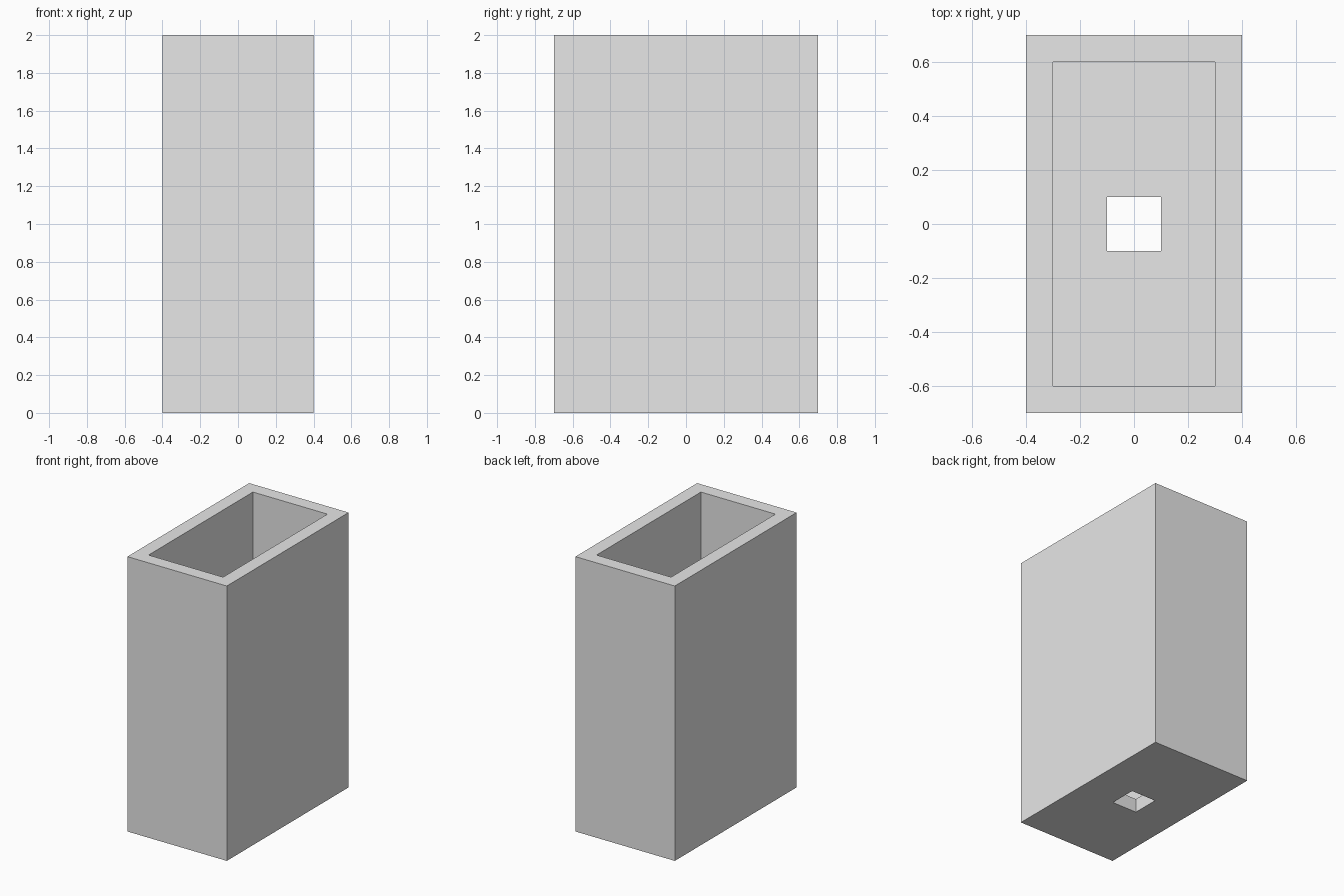
import bpy
import bmesh

# Remove the default cube if present
cube = bpy.data.objects.get("Cube")
if cube:
    bpy.data.objects.remove(cube, do_unlink=True)

WIDTH, DEPTH, HEIGHT = 0.8, 1.4, 2.0
WALL, FLOOR, HOLE = 0.1, 0.1, 0.2

# Plain grey material
grey = bpy.data.materials.new("light_grey")
grey.use_nodes = True
colour = (0.8, 0.8, 0.8, 1)
grey.diffuse_color = colour
grey.node_tree.nodes["Principled BSDF"].inputs["Base Color"].default_value = colour

bm = bmesh.new()


def ring(width, depth, z):
    """Four corners of a centred rectangle at height z."""
    corners = ((-1, -1), (1, -1), (1, 1), (-1, 1))
    return [bm.verts.new((sx * width / 2, sy * depth / 2, z)) for sx, sy in corners]


# Rectangles around the wall section: outside, rim, inside, drain hole
inner_w, inner_d = WIDTH - 2 * WALL, DEPTH - 2 * WALL
rings = [
    ring(WIDTH, DEPTH, 0),
    ring(WIDTH, DEPTH, HEIGHT),
    ring(inner_w, inner_d, HEIGHT),
    ring(inner_w, inner_d, FLOOR),
    ring(HOLE, HOLE, FLOOR),
    ring(HOLE, HOLE, 0),
]

# Join each rectangle to the next, closing back to the first
for a, b in zip(rings, rings[1:] + rings[:1]):
    for i in range(4):
        j = (i + 1) % 4
        bm.faces.new((a[i], a[j], b[j], b[i]))

bmesh.ops.recalc_face_normals(bm, faces=bm.faces)
mesh = bpy.data.meshes.new("planter_box")
bm.to_mesh(mesh)
bm.free()
mesh.materials.append(grey)

planter = bpy.data.objects.new("planter_box", mesh)
bpy.context.collection.objects.link(planter)
